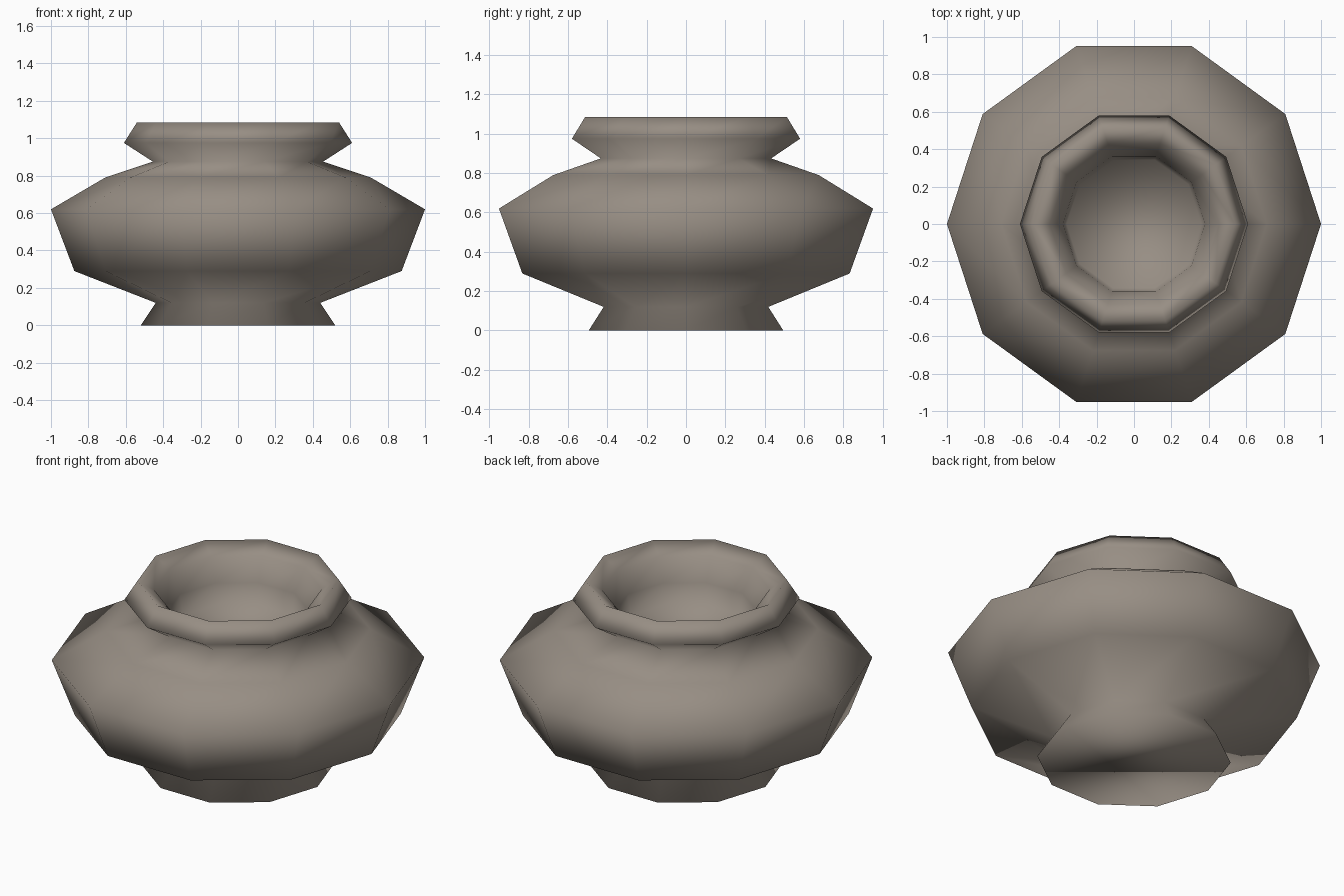
import bpy, bmesh, math

if "Cube" in bpy.data.objects:
    bpy.data.objects.remove(bpy.data.objects["Cube"])

SIDES = 10

# Clay colour
clay = bpy.data.materials.new("grey_brown_clay")
clay.diffuse_color = (0.31, 0.27, 0.23, 1.0)
clay.use_nodes = True
clay.node_tree.nodes["Principled BSDF"].inputs["Base Color"].default_value = clay.diffuse_color

# Pot profile (radius, height): foot, belly, shoulder, neck, rim, then inside wall
profile = [
    (0.52, 0.00), (0.44, 0.12), (0.875, 0.29), (1.00, 0.62),
    (0.71, 0.79), (0.455, 0.875), (0.61, 0.975), (0.54, 1.085),
    (0.45, 1.03), (0.38, 0.90), (0.36, 0.78),
]

# Lathe the profile into ten-sided rings
bm = bmesh.new()
rings = []
for r, z in profile:
    angles = [2 * math.pi * i / SIDES for i in range(SIDES)]
    rings.append([bm.verts.new((r * math.cos(a), r * math.sin(a), z)) for a in angles])
for low, high in zip(rings, rings[1:]):
    for i in range(SIDES):
        j = (i + 1) % SIDES
        bm.faces.new((low[i], low[j], high[j], high[i]))

# Flat underside and inner floor
bm.faces.new(rings[0][::-1])
bm.faces.new(rings[-1])

# The whole pot is softly shaded
for f in bm.faces:
    f.smooth = True

mesh = bpy.data.meshes.new("clay_pot")
bm.to_mesh(mesh)
bm.free()
mesh.materials.append(clay)
pot = bpy.data.objects.new("clay_pot", mesh)
bpy.context.collection.objects.link(pot)
